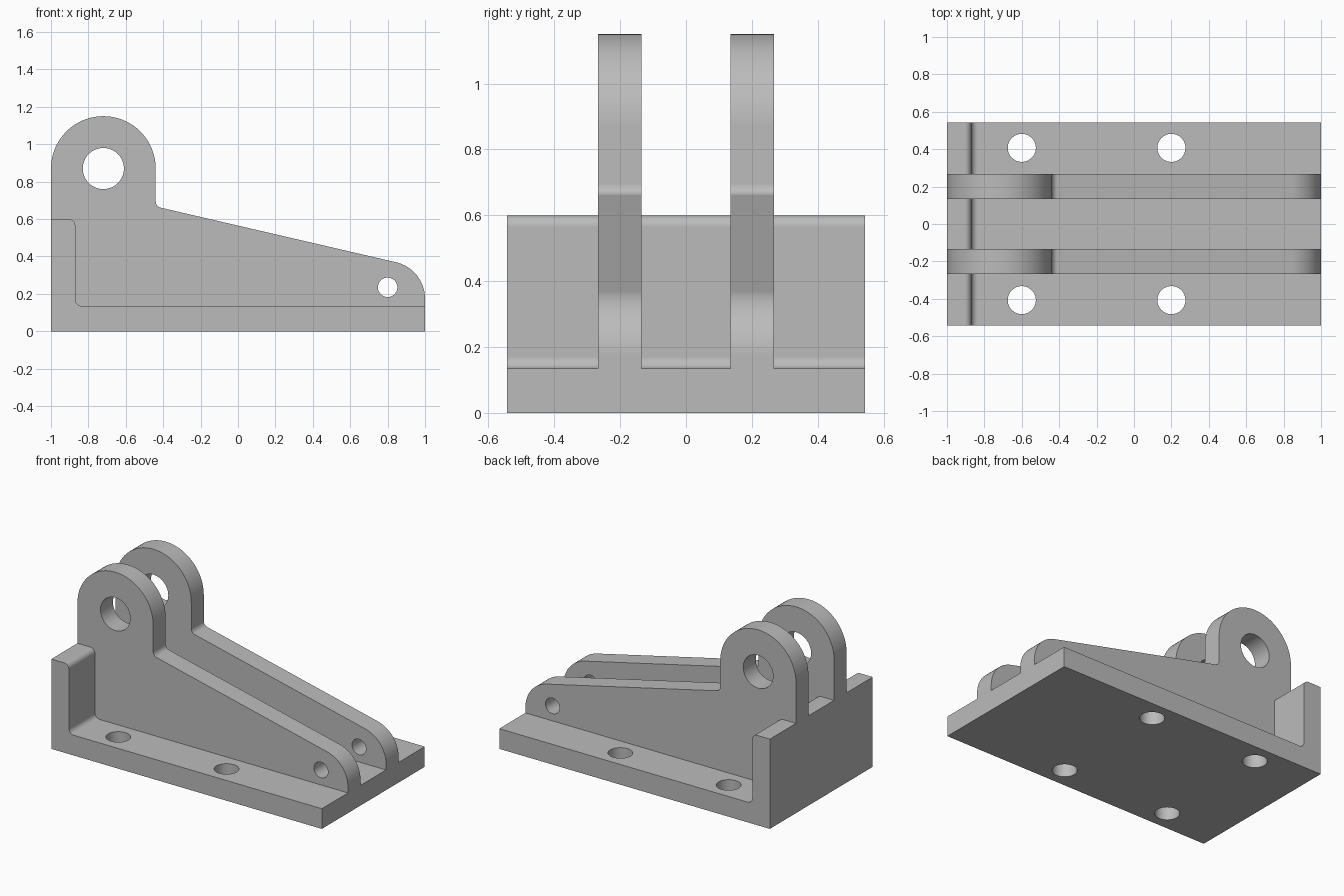
import bpy
import bmesh
from math import ceil, pi, radians, tan
from mathutils import Matrix, Vector

cube = bpy.data.objects.get("Cube")
if cube:
    bpy.data.objects.remove(cube, do_unlink=True)

metal = bpy.data.materials.new("plain grey")
metal.use_nodes = True
GREY = (0.5, 0.5, 0.5, 1)
metal.diffuse_color = GREY
metal.node_tree.nodes["Principled BSDF"].inputs["Base Color"].default_value = GREY


def rounded(corners):
    """Turn (x, z, radius) corners into an outline with tangent arcs."""
    outline = []
    for i, (x, z, r) in enumerate(corners):
        p = Vector((x, z))
        if r == 0:
            outline.append(p)
            continue
        a = (Vector(corners[i - 1][:2]) - p).normalized()
        b = (Vector(corners[(i + 1) % len(corners)][:2]) - p).normalized()
        opening = a.angle(b)
        sweep = pi - opening
        start = p + a * (r / tan(opening / 2))
        normal = (b - a * a.dot(b)).normalized()
        centre = start + normal * r
        steps = ceil(sweep / radians(5))
        for k in range(steps + 1):
            turn = Matrix.Rotation(sweep * k / steps, 2)
            if a.cross(b) > 0:
                turn.transpose()
            outline.append(centre + turn @ (start - centre))
    return outline


def make_object(name, bm):
    mesh = bpy.data.meshes.new(name)
    bm.to_mesh(mesh)
    bm.free()
    mesh.materials.append(metal)
    obj = bpy.data.objects.new(name, mesh)
    bpy.context.collection.objects.link(obj)
    return obj


def extrude_profile(name, corners, y0, y1):
    bm = bmesh.new()
    verts = [bm.verts.new((p.x, y0, p.y)) for p in rounded(corners)]
    bmesh.ops.remove_doubles(bm, verts=verts, dist=0.0005)
    face = bm.faces.new([v for v in verts if v.is_valid])
    top = bmesh.ops.extrude_face_region(bm, geom=[face])["geom"]
    moved = [v for v in top if isinstance(v, bmesh.types.BMVert)]
    bmesh.ops.translate(bm, verts=moved, vec=(0, y1 - y0, 0))
    bmesh.ops.recalc_face_normals(bm, faces=bm.faces)
    return make_object(name, bm)


def cylinder(name, radius, depth, centre, along_y):
    bm = bmesh.new()
    turn = Matrix.Rotation(pi / 2 if along_y else 0, 4, "X")
    bmesh.ops.create_cone(bm, cap_ends=True, segments=64, radius1=radius, radius2=radius,
                          depth=depth, matrix=Matrix.Translation(centre) @ turn)
    obj = make_object(name, bm)
    obj.hide_render = True
    return obj


def combine(target, tool, operation):
    mod = target.modifiers.new(operation, "BOOLEAN")
    mod.operation = operation
    mod.solver = "EXACT"
    mod.object = tool
    bpy.context.view_layer.objects.active = target
    bpy.ops.object.modifier_apply(modifier=mod.name)
    bpy.data.objects.remove(tool, do_unlink=True)


# Base plate with upright end wall
bracket = extrude_profile("clevis_bracket", [
    (-1, 0, 0), (1, 0, 0), (1, 0.135, 0), (-0.87, 0.135, 0.035),
    (-0.87, 0.6, 0.035), (-1, 0.6, 0)], -0.543, 0.543)

# Pair of sloping ribs with rounded lugs
rib = [(-1, 0, 0), (1, 0, 0), (1, 0.333, 0.2), (-0.44, 0.667, 0.035),
       (-0.44, 1.15, 0.28), (-1, 1.15, 0.28)]
for side in (-1, 1):
    y0, y1 = sorted((side * 0.135, side * 0.267))
    combine(bracket, extrude_profile("rib", rib, y0, y1), "UNION")

# Pin holes through both ribs
for x, z, r in ((-0.72, 0.87, 0.11), (0.8, 0.235, 0.052)):
    combine(bracket, cylinder("pin_hole", r, 1, (x, 0, z), True), "DIFFERENCE")

# Mounting holes through the base plate
for x in (-0.6, 0.2):
    for y in (-0.407, 0.407):
        combine(bracket, cylinder("mounting_hole", 0.075, 0.4, (x, y, 0.07), False), "DIFFERENCE")

# Merge coplanar faces, then smooth only the curved ones
bm = bmesh.new()
bm.from_mesh(bracket.data)
bmesh.ops.remove_doubles(bm, verts=bm.verts, dist=0.0002)
bmesh.ops.dissolve_limit(bm, angle_limit=radians(0.3), verts=bm.verts, edges=bm.edges)
bm.to_mesh(bracket.data)
bm.free()
bpy.ops.object.select_all(action="DESELECT")
bracket.select_set(True)
bpy.context.view_layer.objects.active = bracket
bpy.ops.object.shade_smooth_by_angle(angle=radians(30))
weighted = bracket.modifiers.new("even_normals", "WEIGHTED_NORMAL")
weighted.keep_sharp = True
